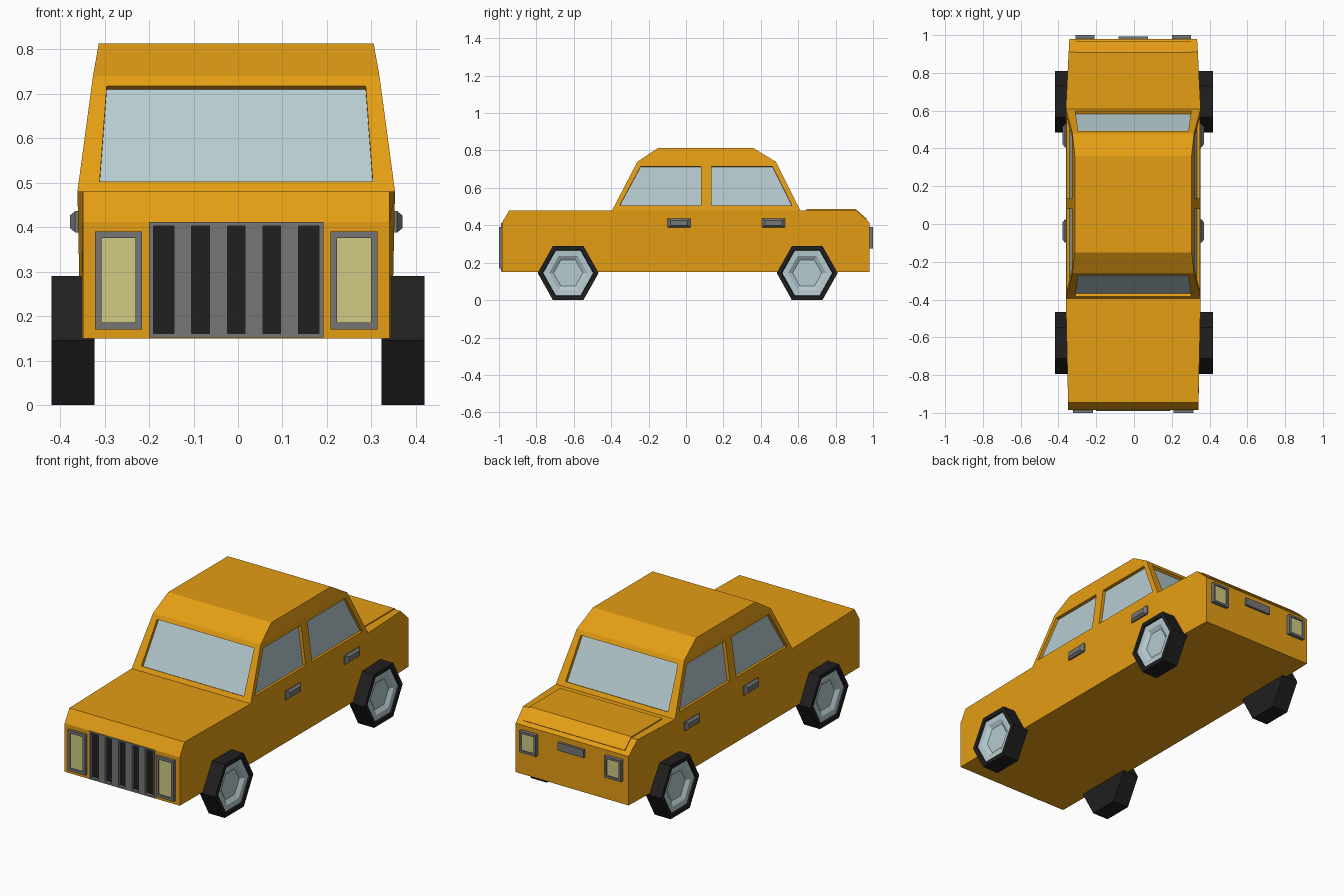
import bpy, math
from mathutils import Vector
from mathutils.geometry import normal

if "Cube" in bpy.data.objects:
    bpy.data.objects.remove(bpy.data.objects["Cube"])

CX = -0.004  # body centre line


def mat(name, rgb):
    m = bpy.data.materials.new(name)
    m.diffuse_color = (*rgb, 1)
    m.use_nodes = True
    m.node_tree.nodes["Principled BSDF"].inputs["Base Color"].default_value = m.diffuse_color
    return m


ORANGE = mat("orange paint", (0.78, 0.34, 0.007))
GLASS = mat("pale glass", (0.47, 0.60, 0.63))
RUBBER = mat("black rubber", (0.014, 0.014, 0.014))
GREY = mat("grey trim", (0.18, 0.18, 0.18))
LAMP = mat("yellow lamp", (0.63, 0.60, 0.23))


def make(name, verts, faces, mats, idx=None, fix=True, shift=CX):
    me = bpy.data.meshes.new(name)
    me.from_pydata([tuple(v) for v in verts], [], faces)
    for m in mats:
        me.materials.append(m)
    if idx:
        for p, i in zip(me.polygons, idx):
            p.material_index = i
    if fix:
        import bmesh
        bm = bmesh.new()
        bm.from_mesh(me)
        bmesh.ops.recalc_face_normals(bm, faces=bm.faces)
        bm.to_mesh(me)
        bm.free()
    ob = bpy.data.objects.new(name, me)
    ob.location.x = shift
    bpy.context.collection.objects.link(ob)
    return ob


def prism(a, b):
    """Closed solid between two matching loops."""
    n = len(a)
    faces = [tuple(range(n)), tuple(range(2 * n - 1, n - 1, -1))]
    faces += [(i, i + n, (i + 1) % n + n, (i + 1) % n) for i in range(n)]
    return list(a) + list(b), faces


def boxes(name, items, m):
    """Several boxes (x0,x1,y0,y1,z0,z1) in one object."""
    V, F = [], []
    for x0, x1, y0, y1, z0, z1 in items:
        v, f = prism(*[[(x0, y, z0), (x1, y, z0), (x1, y, z1), (x0, y, z1)] for y in (y0, y1)])
        F += [tuple(i + len(V) for i in q) for q in f]
        V += v
    return make(name, V, F, [m])


# Body shell: side profile (y, z, half width)
P = [(-.985, .15, .345), (-.985, .412, .345), (-.945, .48, .345), (-.395, .48, .357),
     (-.26, .74, .322), (-.15, .813, .309), (.36, .813, .309), (.48, .74, .322),
     (.61, .48, .357), (.91, .48, .342), (.98, .415, .338), (.98, .15, .338),
     (.61, .15, .35), (-.395, .15, .35)]
n = len(P)
sides = [(13, 0, 1, 2, 3), (3, 8, 12, 13), (3, 4, 7, 8), (4, 5, 6, 7), (8, 9, 10, 11, 12)]
verts = [(-w, y, z) for y, z, w in P] + [(w, y, z) for y, z, w in P]
faces = sides + [tuple(i + n for i in reversed(f)) for f in sides]
faces += [(i, (i + 1) % n, (i + 1) % n + n, i + n) for i in range(n)]
body = make("car_body", verts, faces, [ORANGE])

# Window outlines lying on the sloped cabin faces
T = .26


def side_pts(s, pts):
    return [Vector((s * (.357 - (z - .48) * .035 / T), y, z)) for y, z in pts]


windows = {}
for s, label in ((-1, "left"), (1, "right")):
    windows["front_window_" + label] = (side_pts(s, [(-.355, .505), (.08, .505), (.08, .715), (-.242, .715)]), (s, 0, 0))
    windows["rear_window_" + label] = (side_pts(s, [(.135, .505), (.567, .505), (.462, .715), (.135, .715)]), (s, 0, 0))
screen = [(-.307, .503), (.307, .503), (.291, .717), (-.291, .717)]
windows["windshield"] = ([Vector((x, -.395 + (z - .48) * .135 / T, z)) for x, z in screen], (0, -1, 0))
windows["back_window"] = ([Vector((x, .61 - (z - .48) * .13 / T, z)) for x, z in screen], (0, 1, 0))

# Recess cutter and glass panes
V, F = [], []


def recess(pts, out, depth):
    nrm = normal(pts)
    if nrm.dot(Vector(out)) < 0:
        nrm = -nrm
        pts = pts[::-1]
    v, f = prism([p + nrm * .03 for p in pts], [p - nrm * depth for p in pts])
    F.extend(tuple(i + len(V) for i in q) for q in f)
    V.extend(v)
    return [p - nrm * (depth - .001) for p in pts]


for name, (pts, out) in windows.items():
    make(name, recess(pts, out, .018), [(0, 1, 2, 3)], [GLASS], fix=False)
g = recess([Vector((x, -.985, z)) for x, z in [(-.19, .16), (.19, .16), (.19, .405), (-.19, .405)]], (0, -1, 0), .014)
make("grille_back", g, [(0, 1, 2, 3)], [RUBBER], fix=False)
cutter = make("recess_cutter", V, F, [ORANGE])
cutter.hide_render = True
cutter.display_type = 'WIRE'
mod = body.modifiers.new("recesses", 'BOOLEAN')
mod.operation = 'DIFFERENCE'
mod.solver = 'EXACT'
mod.object = cutter

# Grille slats and frame
y0, y1 = -.989, -.972
slats = [(c - .02, c + .02, y0, y1, .158, .407) for c in (-.12, -.04, .04, .12)]
slats += [(-.196, -.186, y0, y1, .152, .412), (.186, .196, y0, y1, .152, .412),
          (-.186, .186, y0, y1, .152, .161), (-.186, .186, y0, y1, .403, .412)]
boxes("grille_slats", slats, GREY)


# Lamps: grey frame around a recessed lens
def lamp(name, x, z0, z1, ya, yb, ylens, w=.053, t=.015):
    boxes(name + "_frame", [(x - w, x - w + t, ya, yb, z0, z1), (x + w - t, x + w, ya, yb, z0, z1),
                            (x - w + t, x + w - t, ya, yb, z0, z0 + t),
                            (x - w + t, x + w - t, ya, yb, z1 - t, z1)], GREY)
    boxes(name + "_lens", [(x - w + t, x + w - t, ylens, yb, z0 + t, z1 - t)], LAMP)


for s, label in ((-1, "left"), (1, "right")):
    lamp("headlight_" + label, s * .265, .17, .39, -1, -.98, -.993)
    lamp("tail_light_" + label, s * .255, .275, .39, 1, .975, .993, w=.05, t=.012)

    # Door handles, tapering outwards
    for y, part in ((-.037, "front"), (.468, "rear")):
        loops = [[(s * x, y + a * dy, .412 + b * dz) for a, b in ((-1, -1), (1, -1), (1, 1), (-1, 1))]
                 for x, dy, dz in ((.345, .062, .024), (.362, .062, .024), (.374, .046, .014))]
        v, f = prism(loops[0], loops[1])
        v2, f2 = prism(loops[1], loops[2])
        f = f[:1] + f[2:] + [tuple(i + 8 for i in q) for q in f2[1:]]
        make(f"{part}_door_handle_{label}", v + v2, f, [GREY])

# Trunk lid and its handle
lid = [(.645, .478), (.645, .486), (.908, .486), (.967, .435), (.96, .428), (.905, .478)]
v, f = prism([(-.305, y, z) for y, z in lid], [(.305, y, z) for y, z in lid])
make("trunk_lid", v, f, [ORANGE])
boxes("trunk_handle", [(-.078, .078, .975, .993, .342, .385)], GREY)

# Wheels: six-sided rings (x, radius) lofted outwards, dished hub
RINGS = [(.323, .163), (.419, .163), (.419, .138), (.411, .134), (.409, .102), (.394, .078)]
for s, label in ((-1, "left"), (1, "right")):
    for yc, part in ((-.63, "front"), (.648, "rear")):
        v, f, idx = [], [], []
        for x, r in RINGS:
            v += [(s * x, yc + r * math.cos(k * math.pi / 3), .145 + r * 1.027 * math.sin(k * math.pi / 3))
                  for k in range(6)]
        for j in range(len(RINGS) - 1):
            for k in range(6):
                a, b = j * 6 + k, j * 6 + (k + 1) % 6
                f.append((a, b, b + 6, a + 6))
                idx.append(int(j > 2))
        last = (len(RINGS) - 1) * 6
        f += [tuple(range(6)), tuple(range(last, last + 6))]
        idx += [0, 1]
        make(f"{part}_wheel_{label}", v, f, [RUBBER, GLASS], idx, shift=0)
